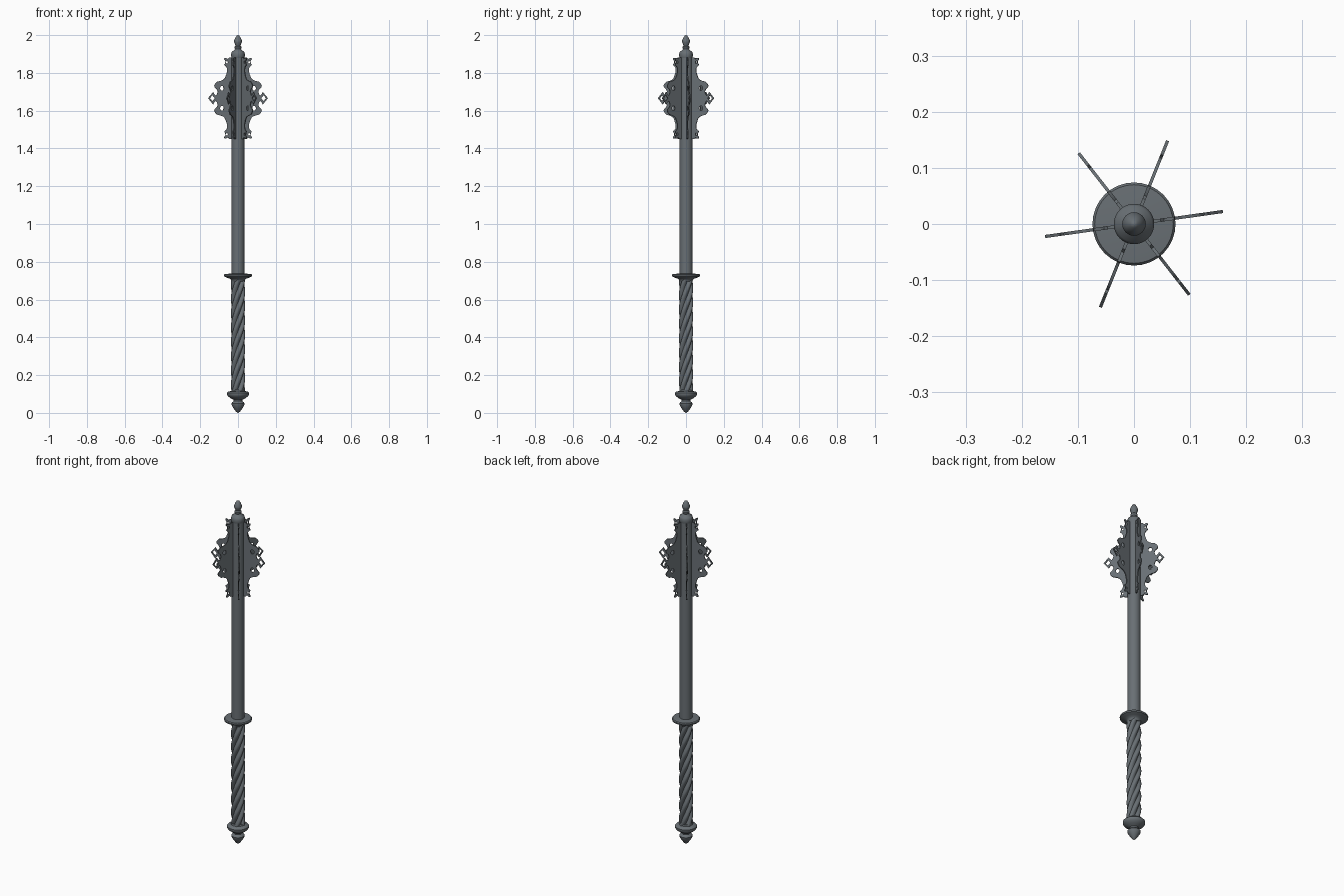
import bpy, bmesh, math

if "Cube" in bpy.data.objects:
    bpy.data.objects.remove(bpy.data.objects["Cube"])

steel = bpy.data.materials.new("dark steel")
steel.diffuse_color = (0.14, 0.16, 0.175, 1)
steel.use_nodes = True
steel.node_tree.nodes["Principled BSDF"].inputs["Base Color"].default_value = steel.diffuse_color


def finish(name, mesh, angle=35):
    ob = bpy.data.objects.new(name, mesh)
    bpy.context.collection.objects.link(ob)
    mesh.materials.clear()
    mesh.materials.append(steel)
    bpy.ops.object.select_all(action='DESELECT')
    ob.select_set(True)
    bpy.context.view_layer.objects.active = ob
    bpy.ops.object.shade_smooth_by_angle(angle=math.radians(angle))
    return ob


def rings_to_mesh(name, rings):
    """Skin a stack of equal rings and cap both ends."""
    bm = bmesh.new()
    loops = [[bm.verts.new(p) for p in ring] for ring in rings]
    n = len(loops[0])
    for a, b in zip(loops, loops[1:]):
        for i in range(n):
            j = (i + 1) % n
            bm.faces.new((a[i], a[j], b[j], b[i]))
    bm.faces.new(loops[0][::-1])
    bm.faces.new(loops[-1])
    mesh = bpy.data.meshes.new(name)
    bm.to_mesh(mesh)
    bm.free()
    return mesh


def lathe(name, profile, sides=32):
    rings = [[(r * math.cos(2 * math.pi * i / sides), r * math.sin(2 * math.pi * i / sides), z)
              for i in range(sides)] for r, z in profile]
    return finish(name, rings_to_mesh(name, rings))


# Turned parts
lathe("pommel", [(0.002, 0), (0.012, 0.008), (0.024, 0.025), (0.034, 0.042), (0.035, 0.05),
                 (0.03, 0.057), (0.022, 0.062), (0.024, 0.07), (0.04, 0.078), (0.053, 0.088),
                 (0.058, 0.097), (0.058, 0.106), (0.052, 0.112), (0.036, 0.116), (0.034, 0.125)])
lathe("guard", [(0.034, 0.695), (0.037, 0.703), (0.042, 0.71), (0.056, 0.715), (0.073, 0.722),
                (0.074, 0.73), (0.07, 0.735), (0.034, 0.738)])
lathe("shaft", [(0.034, 0.73), (0.034, 1.885)])
lathe("finial", [(0.034, 1.88), (0.036, 1.888), (0.036, 1.902), (0.032, 1.912), (0.02, 1.92),
                 (0.016, 1.926), (0.019, 1.932), (0.019, 1.938), (0.013, 1.943), (0.015, 1.95),
                 (0.021, 1.962), (0.021, 1.97), (0.015, 1.985), (0.007, 1.997), (0.002, 2.0)])

# Twisted rope grip: lobed section turning as it rises
STRANDS, PITCH, Z0, Z1, STEPS, SIDES = 5, 0.38, 0.11, 0.705, 72, 50
grip = []
for k in range(STEPS + 1):
    z = Z0 + (Z1 - Z0) * k / STEPS
    turn = 2 * math.pi * (z - Z0) / PITCH
    ring = []
    for i in range(SIDES):
        a = 2 * math.pi * i / SIDES
        r = 0.026 + 0.012 * abs(math.cos(STRANDS * a / 2))
        ring.append((r * math.cos(a + turn), r * math.sin(a + turn), z))
    grip.append(ring)
finish("twisted_grip", rings_to_mesh("twisted_grip", grip), 50)

# Pierced flange: outline half as (radius, height from middle), mirrored
half = [(0.160, 0), (0.148, 0.014), (0.133, 0.033), (0.127, 0.022), (0.118, 0.014), (0.112, 0.022),
        (0.108, 0.036), (0.113, 0.047), (0.125, 0.058), (0.127, 0.067), (0.121, 0.078),
        (0.110, 0.088), (0.092, 0.092), (0.078, 0.098), (0.069, 0.108), (0.064, 0.122),
        (0.058, 0.140), (0.059, 0.160), (0.066, 0.170), (0.074, 0.176), (0.068, 0.186),
        (0.067, 0.196), (0.074, 0.207), (0.072, 0.214), (0.062, 0.212), (0.054, 0.207),
        (0.048, 0.215), (0.030, 0.215)]
outline = half + [(r, -h) for r, h in half[:0:-1]]


def hole(r, h, a, b, n):
    return [(r + a * math.cos(2 * math.pi * i / n), h + b * math.sin(2 * math.pi * i / n))
            for i in range(n)]


holes = [hole(0.137, 0, 0.013, 0.016, 4)]
for s in (1, -1):
    holes += [hole(0.086, s * 0.053, 0.010, 0.013, 14), hole(0.059, s * 0.191, 0.005, 0.007, 10)]

curve = bpy.data.curves.new("flange_outline", 'CURVE')
curve.dimensions = '2D'
curve.fill_mode = 'BOTH'
curve.extrude = 0.0028
for pts in [outline] + holes:
    sp = curve.splines.new('POLY')
    sp.points.add(len(pts) - 1)
    for p, (r, h) in zip(sp.points, pts):
        p.co = (r, h, 0, 1)
    sp.use_cyclic_u = True
helper = bpy.data.objects.new("flange_helper", curve)
bpy.context.collection.objects.link(helper)
bpy.context.view_layer.update()
flat = bpy.data.meshes.new_from_object(helper.evaluated_get(bpy.context.evaluated_depsgraph_get()))
bpy.data.objects.remove(helper)

# Six flanges around the shaft
for k in range(6):
    ob = finish(f"flange_{k + 1}", flat.copy(), 30)
    ob.rotation_euler = (math.pi / 2, 0, math.radians(8 + 60 * k))
    ob.location = (0, 0, 1.666)
